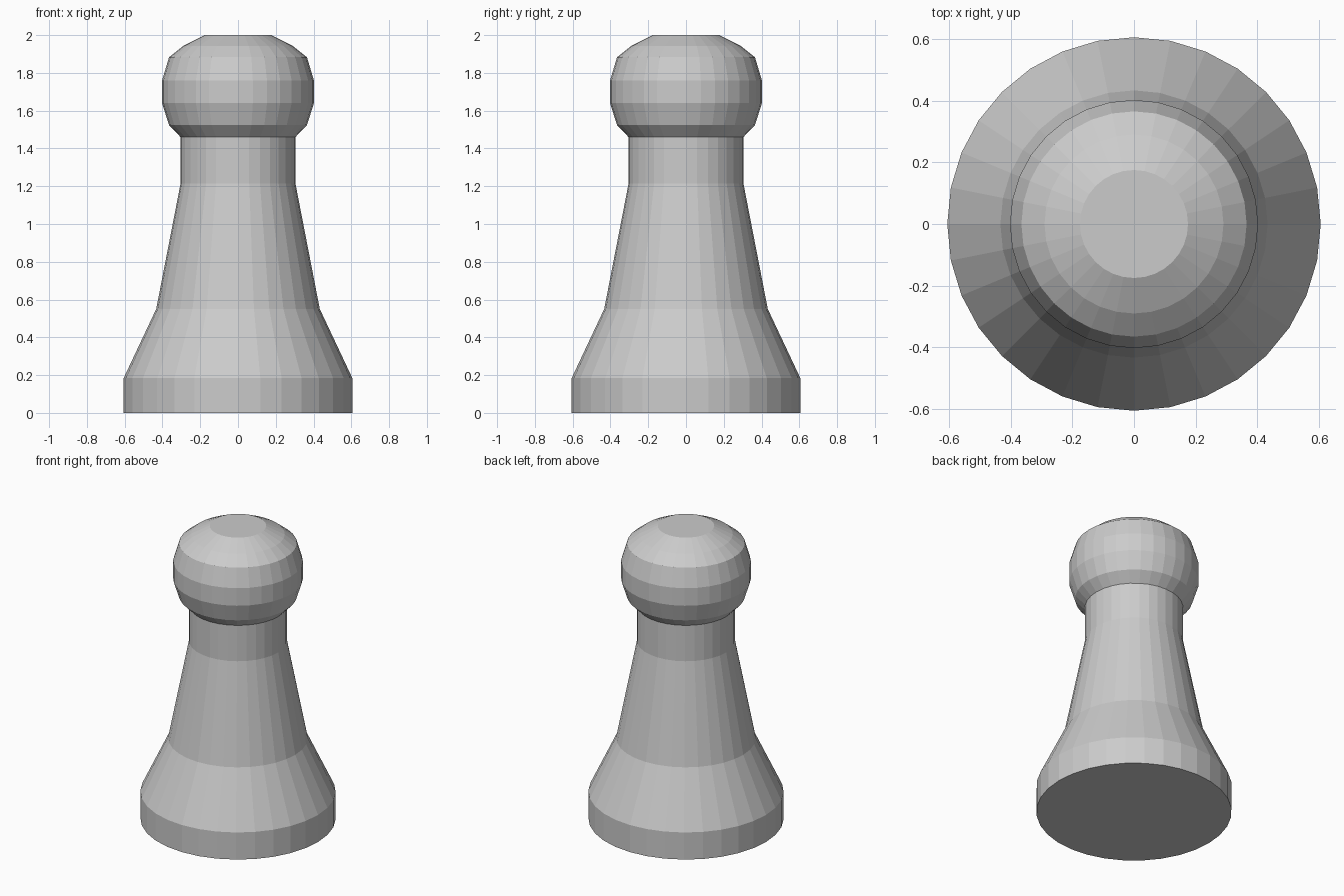
import bpy, bmesh
from math import cos, sin, tau

if "Cube" in bpy.data.objects:
    bpy.data.objects.remove(bpy.data.objects["Cube"])

SIDES = 32

# Outline from foot to crown: (radius, height)
PROFILE = [
    (0.605, 0.0), (0.605, 0.185),      # foot
    (0.433, 0.55), (0.304, 1.215),     # flared skirt and tapering stem
    (0.304, 1.46),                     # neck
    (0.365, 1.523), (0.402, 1.64),     # head
    (0.402, 1.76), (0.365, 1.883),
    (0.29, 1.943), (0.175, 2.0),
]


def lathe(name, profile, sides):
    """Turn an outline around z into a closed, flat-faced solid."""
    bm = bmesh.new()
    rings = [[bm.verts.new((r * cos(tau * i / sides), r * sin(tau * i / sides), z))
              for i in range(sides)] for r, z in profile]
    for low, high in zip(rings, rings[1:]):
        for i in range(sides):
            j = (i + 1) % sides
            bm.faces.new((low[i], low[j], high[j], high[i]))
    bm.faces.new(rings[0][::-1])
    bm.faces.new(rings[-1])
    mesh = bpy.data.meshes.new(name)
    bm.to_mesh(mesh)
    bm.free()
    obj = bpy.data.objects.new(name, mesh)
    bpy.context.collection.objects.link(obj)
    return obj


# Turned game piece
lathe("pawn", PROFILE, SIDES)
